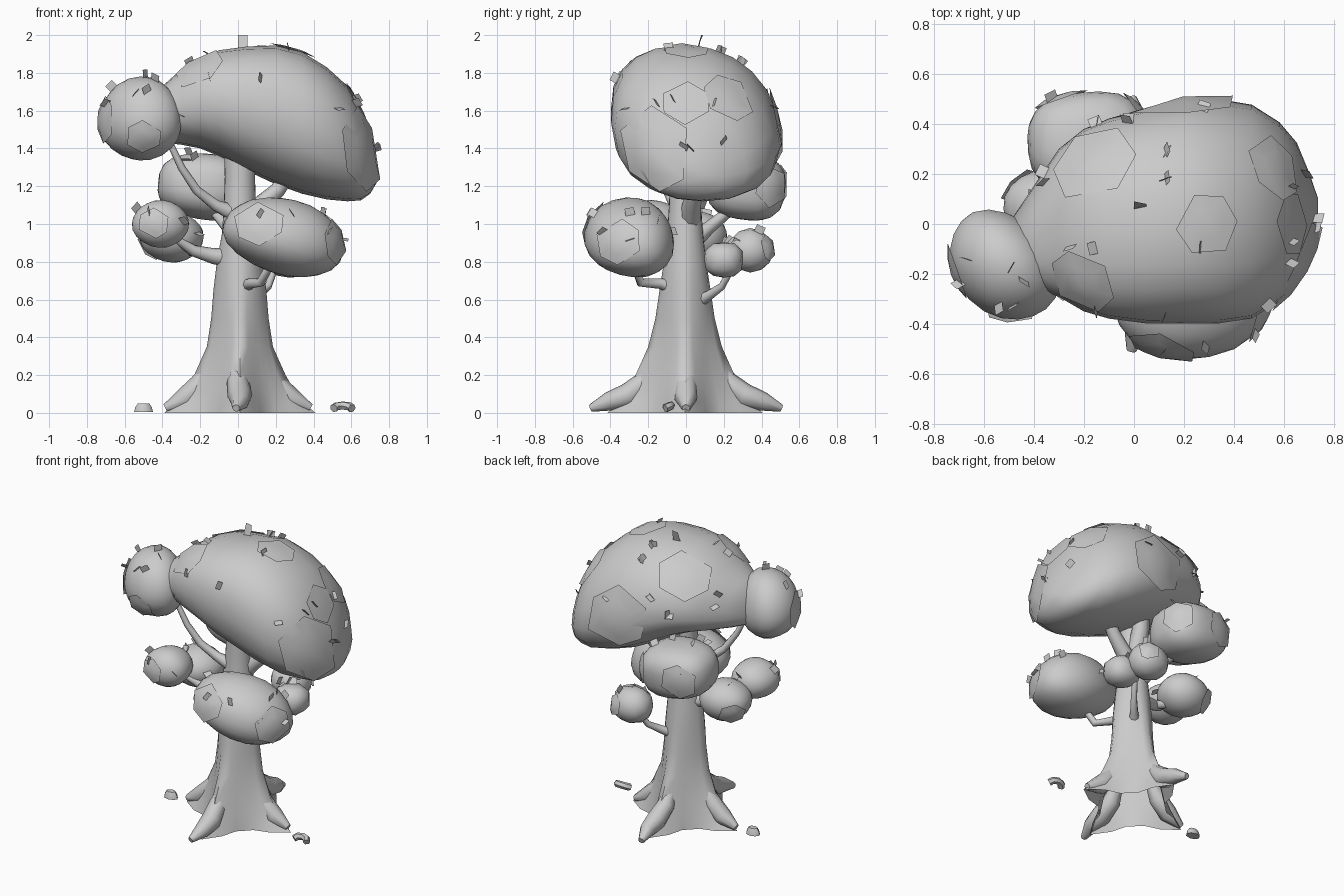
import bpy, bmesh, math, random
from math import sin, cos, pi
from mathutils import Vector, Matrix, Euler

if "Cube" in bpy.data.objects:
    bpy.data.objects.remove(bpy.data.objects["Cube"])

rng = random.Random(4)


def finish(bm, name, angle=50, recalc=True):
    if recalc:
        bmesh.ops.recalc_face_normals(bm, faces=bm.faces)
    me = bpy.data.meshes.new(name)
    bm.to_mesh(me)
    bm.free()
    ob = bpy.data.objects.new(name, me)
    bpy.context.collection.objects.link(ob)
    bpy.ops.object.select_all(action='DESELECT')
    ob.select_set(True)
    bpy.context.view_layer.objects.active = ob
    bpy.ops.object.shade_smooth_by_angle(angle=math.radians(angle))
    return ob


def loft(name, rings, cap_start=True, cap_end=True, angle=50):
    bm = bmesh.new()
    vs = [[bm.verts.new(p) for p in r] for r in rings]
    n = len(vs[0])
    for a, b in zip(vs, vs[1:]):
        for i in range(n):
            j = (i + 1) % n
            bm.faces.new((a[i], a[j], b[j], b[i]))
    if cap_start:
        bm.faces.new(vs[0])
    if cap_end:
        bm.faces.new(vs[-1])
    return finish(bm, name, angle)


def tube(name, pts, sides=8):
    """Tapered limb through (x, y, z, radius) points."""
    P = [Vector(p[:3]) for p in pts]
    rings = []
    ref = (P[-1] - P[0]).orthogonal()
    for i, p in enumerate(P):
        d = (P[min(i + 1, len(P) - 1)] - P[max(i - 1, 0)]).normalized()
        u = (ref - d * ref.dot(d)).normalized()
        v = d.cross(u)
        ref = u
        r = pts[i][3]
        rings.append([p + r * (cos(2 * pi * k / sides) * u + sin(2 * pi * k / sides) * v)
                      for k in range(sides)])
    return loft(name, rings)


def blob(name, c, s, rot=(0, 0, 0), power=2.3, jitter=0.04):
    """Rounded, slightly irregular low-poly leaf clump."""
    bm = bmesh.new()
    bmesh.ops.create_icosphere(bm, subdivisions=2 if max(s) < .13 else 3, radius=1)
    ph = [rng.uniform(0, 6.28) for _ in range(3)]
    R = Euler(rot).to_matrix()
    for v in bm.verts:
        d = v.co.normalized()
        k = sum(abs(x) ** power for x in d) ** (-1 / power)
        k *= 1 + jitter * (sin(4 * d.x + ph[0]) + sin(4 * d.y + ph[1]) + sin(4 * d.z + ph[2])) / 1.5
        v.co = R @ Vector([d[i] * k * s[i] for i in range(3)]) + Vector(c)
    return finish(bm, name)


def sheet(ob, centre, radius, push=0.012):
    """Six-sided loose leaf sheet resting on a clump's surface."""
    ok, c, n, _ = ob.closest_point_on_mesh(Vector(centre))
    u = Vector((0, 0, 1)) if abs(n.z) < .8 else Vector((1, 0, 0))
    u = (u - n * u.dot(n)).normalized()
    v = n.cross(u)
    bm = bmesh.new()
    mid = bm.verts.new(c + n * push)
    rows = [[], []]
    for k in range(6):
        a = k * pi / 3 + rng.uniform(-.2, .2)
        for row, f in zip(rows, (.5, 1)):
            flat = c + radius * f * (cos(a) * u + sin(a) * v)
            _, q, m, _ = ob.closest_point_on_mesh(flat)
            row.append(bm.verts.new(q.lerp(flat, .15 * f) + m * push))
    for k in range(6):
        j = (k + 1) % 6
        bm.faces.new((mid, rows[0][k], rows[0][j]))
        bm.faces.new((rows[0][k], rows[1][k], rows[1][j], rows[0][j]))
    return finish(bm, ob.name + "_leaf_sheet", recalc=False)


def leaves(ob, count, size=0.05):
    """Small square leaves sticking out of the upper side of a clump."""
    polys = [p for p in ob.data.polygons if p.normal.z > 0.1]
    bm = bmesh.new()
    for p in rng.choices(polys, weights=[q.area for q in polys], k=count):
        n = p.normal.copy()
        u = Matrix.Rotation(rng.uniform(0, 6.28), 3, n) @ n.orthogonal().normalized()
        up = (n + n.cross(u) * rng.uniform(-0.8, 0.8)).normalized()
        a, b = p.center - u * size / 2, p.center + u * size / 2
        q = [a - up * 0.01, b - up * 0.01, b + up * (size - 0.01), a + up * (size - 0.01)]
        for w in q:
            w.z = min(w.z, 1.99)
        bm.faces.new([bm.verts.new(w) for w in q])
    return finish(bm, ob.name + "_leaves", recalc=False)


# trunk with four flared root lobes: z, radius, side lobe, front/back lobe
trunk_rows = [(0, .21, .19, .2), (.06, .2, .13, .15), (.12, .188, .1, .11), (.2, .172, .07, .09),
              (.35, .145, .03, .05), (.5, .132, .02, .025), (.65, .125, .015, .01), (.8, .112, .01, 0),
              (.95, .095, 0, 0), (1.1, .085, 0, 0), (1.25, .08, 0, 0), (1.42, .085, 0, 0)]
N = 24
rings = []
for z, r, sx, sy in trunk_rows:
    ring = []
    for k in range(N):
        t = 2 * pi * k / N
        lobe = ((1 + cos(4 * t)) / 2) ** 2.5
        R = r + lobe * (sx * cos(t) ** 2 + sy * sin(t) ** 2)
        ring.append((R * cos(t) + .01, R * sin(t) - .005, z))
    rings.append(ring)
loft("trunk", rings, cap_start=False, angle=70)

# surface roots, long ones front and back
for name, s in (("front_root", -1), ("back_root", 1)):
    tube(name, [(0, s * .14, .28, .03), (0, s * .22, .16, .06), (.01, s * .31, .09, .066),
                (.01, s * .41, .06, .05), (-.01, s * .505, .025, .02)])
for name, s in (("left_root", -1), ("right_root", 1)):
    tube(name, [(s * .12, 0, .28, .03), (s * .2, 0, .15, .06), (s * .28, 0, .075, .06), (s * .385, 0, .025, .022)])

# branches
tube("left_high_branch", [(0, -.03, 1.05, .05), (-.12, -.06, 1.1, .03), (-.22, -.1, 1.18, .024),
                          (-.3, -.13, 1.3, .02), (-.37, -.15, 1.45, .016)])
tube("left_low_branch", [(0, 0, .82, .06), (-.13, -.02, .83, .042), (-.24, -.05, .86, .03), (-.34, -.1, .93, .02)])
tube("left_twig", [(-.2, -.03, .85, .03), (-.28, .02, .86, .022), (-.35, .05, .9, .018)])
tube("front_branch", [(.04, -.05, .66, .04), (.06, -.14, .685, .028), (.12, -.24, .69, .024), (.18, -.28, .8, .02)])
tube("right_back_branch", [(.04, .05, .58, .04), (.1, .12, .62, .026), (.16, .19, .67, .02), (.2, .25, .78, .018)])
tube("back_branch", [(0, .03, .9, .05), (-.05, .12, .98, .035), (-.12, .22, 1.06, .028), (-.16, .3, 1.15, .02)])
tube("right_high_branch", [(.02, .02, 1.0, .06), (.12, .03, 1.1, .05), (.21, .05, 1.18, .042), (.3, .07, 1.32, .04)])
tube("fork_back", [(.02, .04, 1.1, .06), (.03, .1, 1.25, .055), (.06, .14, 1.42, .055)])

# main canopy, lofted along x: x, z low, z high, y low, y high
canopy_rows = [(-.5, 1.45, 1.66, -.24, .0), (-.4, 1.43, 1.73, -.26, .15), (-.3, 1.42, 1.82, -.3, .3),
               (-.2, 1.40, 1.88, -.36, .38), (-.1, 1.36, 1.92, -.39, .42), (.05, 1.28, 1.94, -.41, .46),
               (.2, 1.21, 1.945, -.41, .5), (.34, 1.16, 1.91, -.41, .49), (.47, 1.13, 1.83, -.39, .47),
               (.58, 1.12, 1.73, -.32, .4), (.65, 1.125, 1.6, -.26, .32), (.7, 1.16, 1.46, -.16, .2),
               (.735, 1.22, 1.34, -.06, .1)]
rings = []
for x, z0, z1, y0, y1 in canopy_rows:
    zc, rz, yc, ry = (z0 + z1) / 2, (z1 - z0) / 2, (y0 + y1) / 2, (y1 - y0) / 2
    ring = []
    for k in range(20):
        c, s = cos(2 * pi * k / 20), sin(2 * pi * k / 20)
        e = 2 / 2.3
        dz = rz * math.copysign(abs(s) ** e, s)
        lean = .17 + .13 * c
        ring.append((x, yc + ry * .97 * math.copysign(abs(c) ** e, c) - lean * dz, zc + dz))
    rings.append(ring)
canopy = loft("main_canopy", rings)

# smaller leaf clumps
clump = blob("left_canopy_clump", (-.52, -.165, 1.555), (.24, .185, .215), rot=(0, 0, -.8))
front = blob("front_clump", (.25, -.3, .93), (.325, .225, .195), rot=(0, .26, .22))
back = blob("back_clump", (-.18, .32, 1.2), (.25, .21, .175), rot=(-.1, .1, 0))
left1 = blob("left_front_clump", (-.41, -.17, 1.0), (.15, .14, .125))
left2 = blob("left_back_clump", (-.35, .06, .93), (.165, .155, .13))
right1 = blob("right_back_clump_low", (.27, .2, .81), (.12, .105, .095))
right2 = blob("right_back_clump_high", (.17, .34, .86), (.125, .125, .12))

# leaf sheets
for ob, c, r in ((canopy, (.72, -.2, 1.4), .25), (canopy, (.6, .25, 1.7), .15), (canopy, (.3, 0, 1.95), .13),
                 (canopy, (-.2, .3, 1.88), .19), (canopy, (-.22, -.25, 1.85), .15), (canopy, (.2, .5, 1.5), .24),
                 (canopy, (.65, 0, 1.65), .13), (clump, (-.72, -.2, 1.55), .14), (clump, (-.5, -.38, 1.45), .1),
                 (front, (.1, -.5, 1.0), .15), (front, (.5, -.35, .9), .14), (back, (-.3, .5, 1.2), .13),
                 (back, (0, .45, 1.2), .12), (left1, (-.45, -.3, 1.0), .09), (left2, (-.45, .15, .9), .1),
                 (right2, (.25, .45, .87), .08)):
    sheet(ob, c, r)

# small leaves
for ob, n in ((canopy, 24), (clump, 9), (front, 8), (back, 6), (left1, 4), (left2, 4), (right1, 2), (right2, 4)):
    leaves(ob, n)
bm = bmesh.new()
bm.faces.new([bm.verts.new(p) for p in ((0, .06, 1.93), (.05, .07, 1.93), (.05, .08, 2), (0, .09, 2))])
finish(bm, "top_leaf", recalc=False)

# ground pieces beside the tree
tube("right_ground_arch", [(.555 - .048 * cos(a), -.11 + .03 * sin(a), .024 + .015 * sin(a), .023)
                           for a in (0, pi / 4, pi / 2, 3 * pi / 4, pi)], 6)
loft("left_ground_stone", [[(-.5 + r * cos(k * pi / 4), -.02 + .7 * r * sin(k * pi / 4), z) for k in range(8)]
                           for r, z in ((.05, .005), (.044, .03), (.03, .05))])
